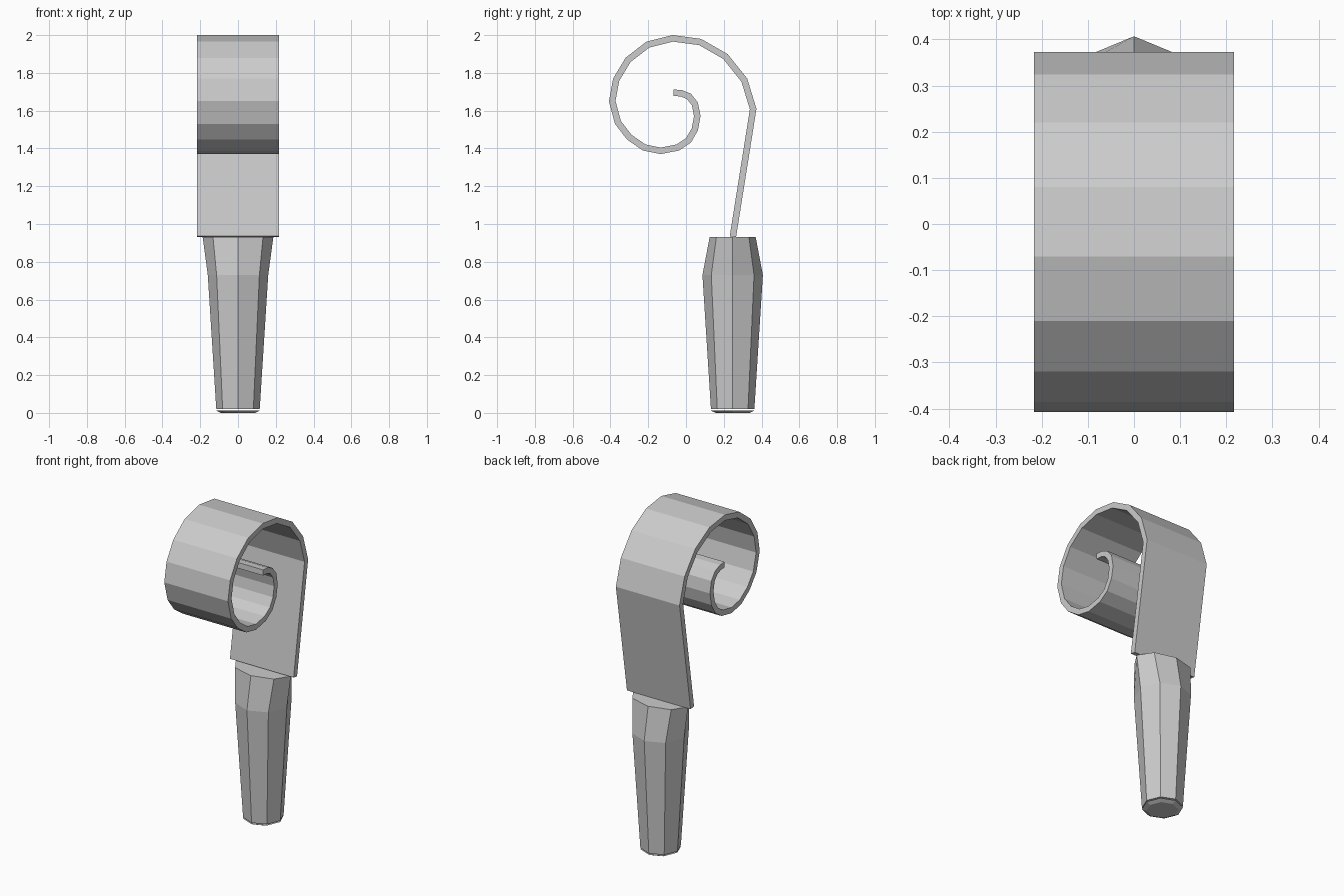
import bpy, bmesh
from math import cos, sin, pi

if "Cube" in bpy.data.objects:
    bpy.data.objects.remove(bpy.data.objects["Cube"], do_unlink=True)

# One flat grey for everything
grey = bpy.data.materials.new("plain grey")
grey.use_nodes = True
colour = (0.6, 0.6, 0.6, 1)
grey.diffuse_color = colour
grey.node_tree.nodes["Principled BSDF"].inputs["Base Color"].default_value = colour


def finish(bm, name):
    mesh = bpy.data.meshes.new(name)
    bm.to_mesh(mesh)
    bm.free()
    mesh.materials.append(grey)
    obj = bpy.data.objects.new(name, mesh)
    bpy.context.collection.objects.link(obj)
    return obj


def loft(name, rings, y, sides=8):
    """Stack of elliptical rings (z, x radius, y radius), capped at both ends."""
    bm = bmesh.new()
    loops = []
    for z, rx, ry in rings:
        angles = [2 * pi * i / sides for i in range(sides)]
        loops.append([bm.verts.new((rx * cos(a), y + ry * sin(a), z)) for a in angles])
    for low, high in zip(loops, loops[1:]):
        for i in range(sides):
            j = (i + 1) % sides
            bm.faces.new((low[i], low[j], high[j], high[i]))
    bm.faces.new(loops[0][::-1])
    bm.faces.new(loops[-1])
    return finish(bm, name)


# Tapered octagonal handle and its thin end cap
loft("handle", [(0.02, 0.115, 0.115), (0.73, 0.16, 0.16), (0.93, 0.187, 0.122)], 0.247)
loft("handle_end_cap", [(0, 0.09, 0.09), (0.012, 0.115, 0.115)], 0.247)

# Outer side of the curled strip, from the handle up and round, as (y, z)
curl = [(0.265, 0.93), (0.373, 1.61), (0.324, 1.77), (0.22, 1.9), (0.08, 1.98),
        (-0.07, 2.0), (-0.21, 1.965), (-0.32, 1.88), (-0.386, 1.77), (-0.408, 1.65),
        (-0.376, 1.53), (-0.312, 1.447), (-0.228, 1.389), (-0.134, 1.37),
        (-0.037, 1.389), (0.026, 1.431), (0.063, 1.495), (0.077, 1.571),
        (0.063, 1.643), (0.026, 1.69), (-0.021, 1.709), (-0.065, 1.712)]
half_width = 0.217
bm = bmesh.new()
rows = [[bm.verts.new((x, y, z)) for x in (-half_width, half_width)] for y, z in curl]
for a, b in zip(rows, rows[1:]):
    bm.faces.new((a[0], b[0], b[1], a[1]))
strip = finish(bm, "curled_strip")
thickness = strip.modifiers.new("thickness", "SOLIDIFY")
thickness.thickness = 0.034
thickness.offset = -1
thickness.use_even_offset = True
